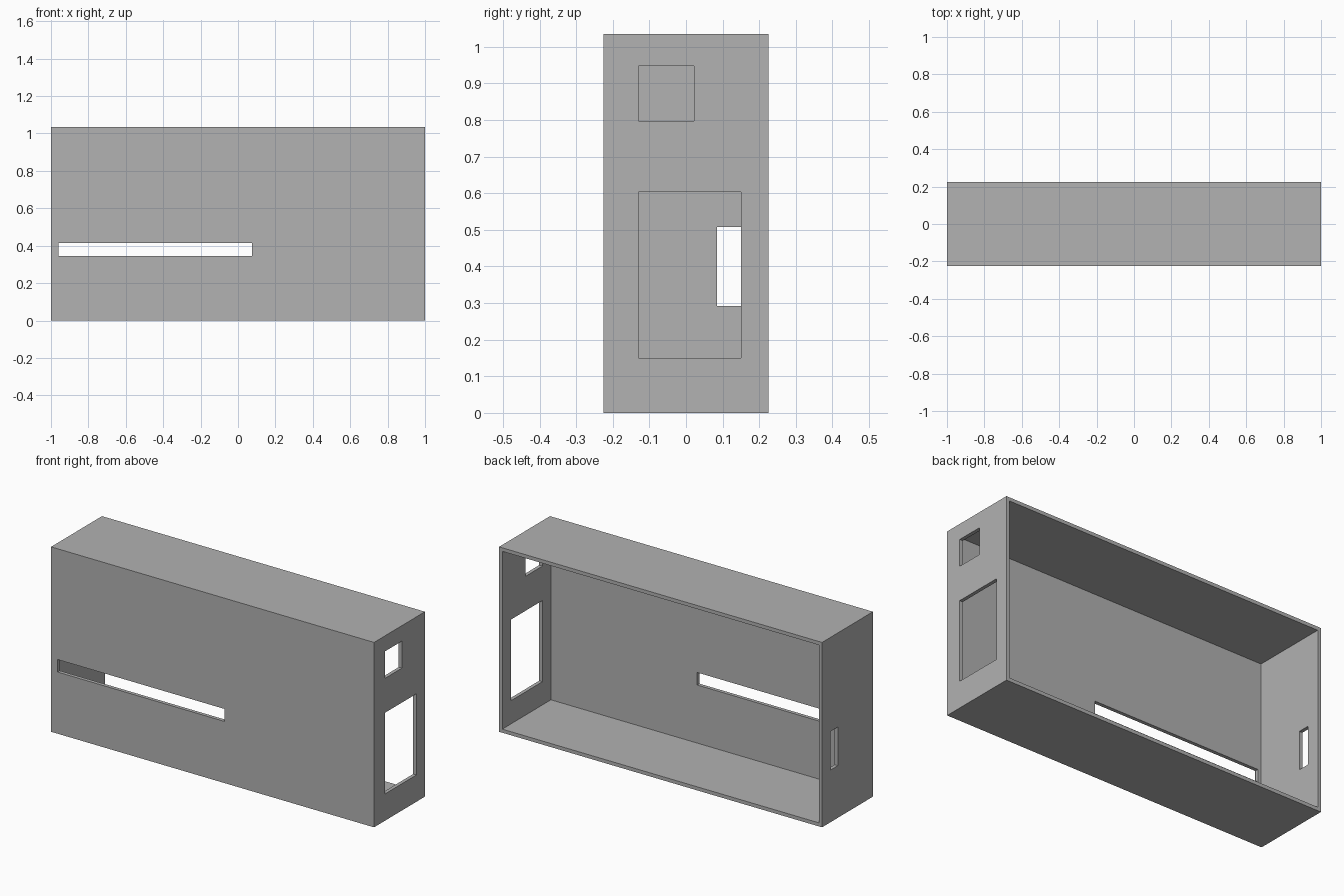
import bpy
from mathutils import Vector

default = bpy.data.objects.get("Cube")
if default:
    bpy.data.objects.remove(default, do_unlink=True)

WIDTH, DEPTH, HEIGHT, WALL = 2.0, 0.45, 1.035, 0.02
X, Y = WIDTH / 2, DEPTH / 2
OVER = 0.05  # how far cutters reach past a wall

grey = bpy.data.materials.new("plain grey")
grey.use_nodes = True
colour = (0.445, 0.445, 0.445, 1)
grey.diffuse_color = colour
grey.node_tree.nodes["Principled BSDF"].inputs["Base Color"].default_value = colour


def box(name, low, high):
    """Box between two opposite corners."""
    low, high = Vector(low), Vector(high)
    bpy.ops.mesh.primitive_cube_add(size=1, location=(low + high) / 2)
    obj = bpy.context.object
    obj.name = name
    obj.scale = high - low
    bpy.ops.object.transform_apply(location=True, rotation=False, scale=True)
    obj.data.materials.append(grey)
    return obj


def cut(target, name, low, high):
    """Remove a box-shaped opening from the target."""
    cutter = box(name, low, high)
    cutter.hide_render = True
    mod = target.modifiers.new(name, "BOOLEAN")
    mod.operation = "DIFFERENCE"
    mod.solver = "EXACT"
    mod.object = cutter
    bpy.context.view_layer.objects.active = target
    bpy.ops.object.modifier_apply(modifier=mod.name)
    bpy.data.objects.remove(cutter, do_unlink=True)


# Case body, hollow and open at the back
case = box("case_shell", (-X, -Y, 0), (X, Y, HEIGHT))
cut(case, "cavity", (-X + WALL, -Y + WALL, WALL), (X - WALL, Y + OVER, HEIGHT - WALL))

# Long slot in the front panel
cut(case, "front_slot", (-0.96, -Y - OVER, 0.345), (0.075, -Y + OVER, 0.415))

# Square and tall openings in the left side
for name, y0, y1, z0, z1 in (("square_port", -0.13, 0.022, 0.797, 0.948),
                             ("tall_port", -0.13, 0.15, 0.15, 0.604)):
    cut(case, name, (X - OVER, y0, z0), (X + OVER, y1, z1))

# Narrow opening in the right side
cut(case, "narrow_port", (-X - OVER, 0.085, 0.292), (-X + OVER, 0.15, 0.508))
